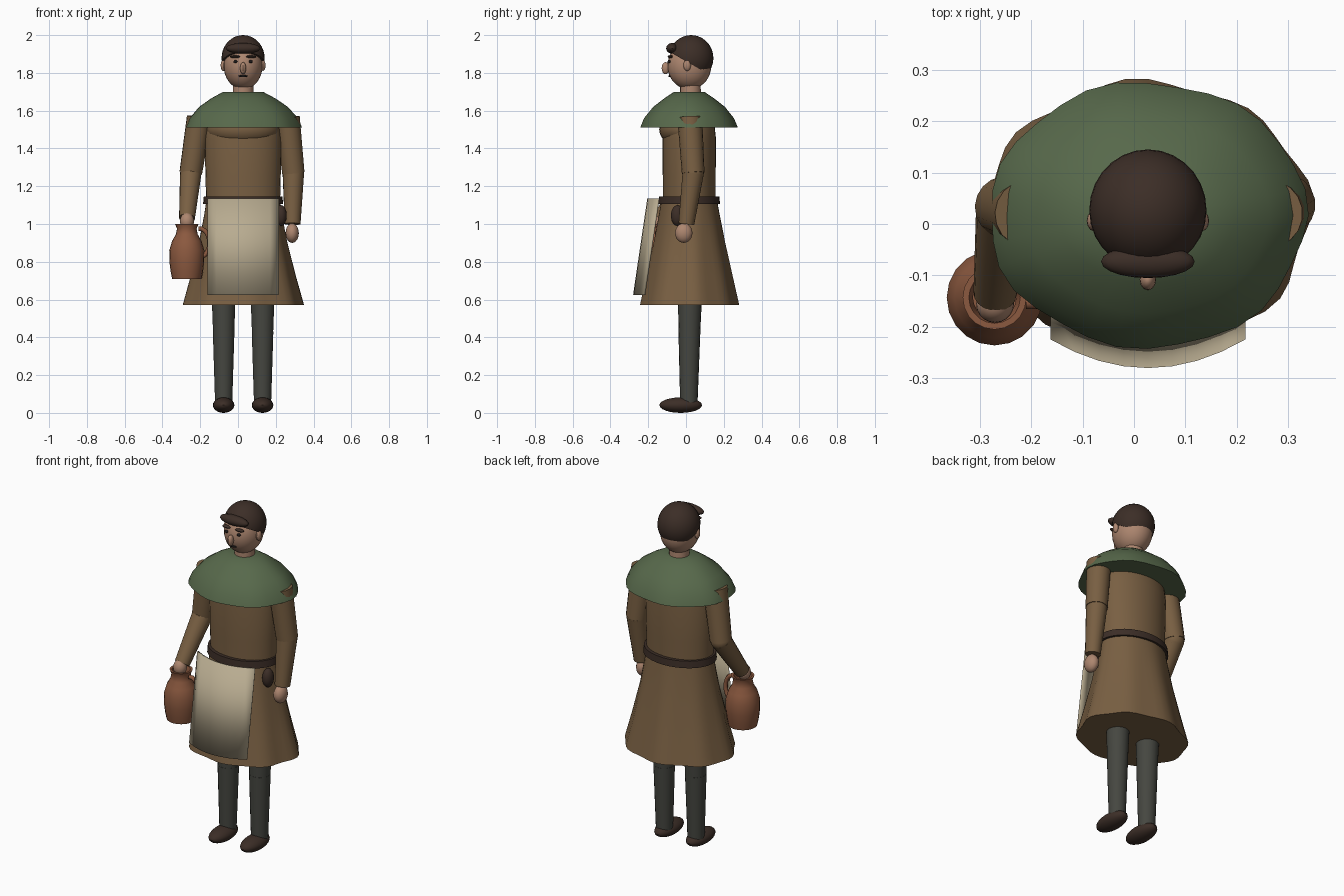
import bpy, bmesh, math
from mathutils import Vector

if "Cube" in bpy.data.objects:
    bpy.data.objects.remove(bpy.data.objects["Cube"])

CX, CY = 0.027, 0.017   # body axis
COL = {"tunic": (.19, .115, .055), "cape": (.095, .14, .07), "apron": (.48, .41, .28),
       "hose": (.06, .062, .052), "dark": (.045, .027, .02), "skin": (.42, .24, .16),
       "clay": (.26, .10, .05), "black": (.012, .01, .01)}
MATS = {}
for k, c in COL.items():
    MATS[k] = bpy.data.materials.new(k)
    MATS[k].diffuse_color = (*c, 1)


def finish(bm, name, mat, angle=35):
    bmesh.ops.recalc_face_normals(bm, faces=bm.faces)
    me = bpy.data.meshes.new(name)
    bm.to_mesh(me)
    bm.free()
    ob = bpy.data.objects.new(name, me)
    bpy.context.collection.objects.link(ob)
    me.materials.append(MATS[mat])
    bpy.ops.object.select_all(action='DESELECT')
    ob.select_set(True)
    bpy.context.view_layer.objects.active = ob
    bpy.ops.object.shade_smooth_by_angle(angle=math.radians(angle))
    return ob


def loft(name, mat, rings, c=(CX, CY), n=32, waves=0, phase=0.0, closed=False):
    """Stack of elliptical rings (z, rx, ry, wave amplitude) with capped ends."""
    bm = bmesh.new()
    loops = []
    for z, rx, ry, amp in rings:
        ring = []
        for i in range(n):
            a = 2 * math.pi * i / n
            k = 1 + amp * (math.sin(waves * a + phase) + .4 * math.sin((waves - 3) * a))
            ring.append(bm.verts.new((c[0] + rx * k * math.cos(a), c[1] + ry * k * math.sin(a), z)))
        loops.append(ring)
    pairs = list(zip(loops, loops[1:])) + ([(loops[-1], loops[0])] if closed else [])
    for lo, hi in pairs:
        for i in range(n):
            j = (i + 1) % n
            bm.faces.new((lo[i], lo[j], hi[j], hi[i]))
    if not closed:
        bm.faces.new(loops[0])
        bm.faces.new(loops[-1])
    return finish(bm, name, mat)


def ball(name, mat, c, r, u=20, v=12, cut=None):
    bm = bmesh.new()
    bmesh.ops.create_uvsphere(bm, u_segments=u, v_segments=v, radius=1)
    for p in bm.verts:
        p.co = Vector(c) + Vector((p.co.x * r[0], p.co.y * r[1], p.co.z * r[2]))
    if cut:   # keep the part on the normal's side of a plane
        bmesh.ops.bisect_plane(bm, geom=bm.verts[:] + bm.edges[:] + bm.faces[:],
                               plane_co=cut[0], plane_no=cut[1], clear_inner=True)
        bmesh.ops.holes_fill(bm, edges=[e for e in bm.edges if e.is_boundary])
    return finish(bm, name, mat)


def limb(name, mat, a, b, ra, rb, n=18):
    a, b = Vector(a), Vector(b)
    bm = bmesh.new()
    bmesh.ops.create_cone(bm, cap_ends=True, segments=n, radius1=ra, radius2=rb, depth=(b - a).length)
    q = Vector((0, 0, 1)).rotation_difference(b - a)
    for p in bm.verts:
        p.co = (a + b) / 2 + q @ p.co
    return finish(bm, name, mat)


# legs and shoes
for s, side in ((-1, "right"), (1, "left")):
    x = CX + s * .103
    limb(side + "_thigh", "hose", (x, .022, .72), (x, .018, .40), .068, .056)
    limb(side + "_shin", "hose", (x, .018, .43), (x, .015, .05), .058, .046)
    ball(side + "_shoe", "dark", (x, -.028, .041), (.057, .113, .041))

# tunic: flared skirt, torso, chest
loft("skirt", "tunic", [(.57, .315, .258, .028), (.72, .275, .226, .024), (.9, .232, .188, .016),
                        (1.05, .205, .16, .007), (1.14, .192, .145, 0)], n=48, waves=8, phase=.6)
loft("torso", "tunic", [(1.08, .195, .14, 0), (1.25, .199, .14, 0), (1.45, .204, .142, 0),
                        (1.56, .19, .13, 0), (1.64, .12, .08, 0)])
ball("chest", "tunic", (CX, .005, 1.5), (.195, .147, .1), 28, 14)

# shoulder cape
loft("cape", "cape", [(1.51, .308, .258, .016), (1.56, .287, .238, .014), (1.62, .235, .19, .01),
                      (1.665, .17, .132, .005), (1.70, .105, .08, 0)], n=32, waves=7, phase=1.2)

# belt and pouch
loft("belt", "dark", [(1.105, .212, .163, 0), (1.145, .208, .160, 0),
                      (1.145, .18, .135, 0), (1.105, .18, .135, 0)], closed=True)
ball("pouch", "dark", (.228, -.045, 1.045), (.03, .035, .055))

# curved apron sheet hanging in front
bm = bmesh.new()
grid = []
for z, y0 in ((1.135, -.2), (.625, -.275)):
    for t in range(9):
        u = t / 4 - 1
        grid.append(bm.verts.new((CX + .187 * u, y0 + .055 * u * u, z)))
for t in range(8):
    bm.faces.new((grid[t], grid[t + 9], grid[t + 10], grid[t + 1]))
apron = finish(bm, "apron", "apron")
sol = apron.modifiers.new("thickness", 'SOLIDIFY')
sol.thickness = .01
sol.offset = 0

# arms: shoulder, elbow, wrist, hand
arms = {"right": ((-.205, .02, 1.565), (-.25, .033, 1.27), (-.27, -.135, 1.03), (-.27, -.155, 1.015)),
        "left": ((.262, .02, 1.565), (.293, .038, 1.27), (.289, .002, 1.0), (.287, -.012, .952))}
for side, (sh, el, wr, hd) in arms.items():
    limb(side + "_upper_sleeve", "tunic", sh, el, .066, .06)
    ball(side + "_elbow", "tunic", el, (.057, .057, .057), 18, 10)
    limb(side + "_forearm_sleeve", "tunic", el, wr, .057, .042)
    ball(side + "_hand", "skin", hd, (.035, .046, .052) if side == "left" else (.037, .037, .045))

# clay jug with hollow mouth, and its handle
J = (-.271, -.143)
jug = [(.71, .078), (.75, .086), (.80, .092), (.86, .093), (.91, .078), (.945, .058), (.975, .052),
       (1.0, .062), (1.0, .05), (.975, .042), (.93, .045)]
loft("jug", "clay", [(z, r, r, 0) for z, r in jug], c=J, n=20)
cu = bpy.data.curves.new("jug_handle", 'CURVE')
cu.dimensions = '3D'
cu.bevel_depth = .012
cu.bevel_resolution = 2
sp = cu.splines.new('POLY')
sp.points.add(10)
for i, p in enumerate(sp.points):
    a = math.radians(100 - 20 * i)
    p.co = (J[0] + .07 + .05 * math.cos(a), J[1] - .01, .90 + .075 * math.sin(a), 1)
cu.materials.append(MATS["clay"])
bpy.context.collection.objects.link(bpy.data.objects.new("jug_handle", cu))

# neck, head, hair
limb("neck", "skin", (CX, .025, 1.62), (CX, .022, 1.78), .056, .054)
ball("head", "skin", (CX, .018, 1.838), (.103, .116, .125), 28, 18)
ball("hair", "dark", (CX, .027, 1.878), (.114, .118, .122), 28, 18,
     cut=((CX, .02, 1.85), (0, .5, .87)))
ball("fringe", "dark", (CX, -.073, 1.93), (.091, .032, .028))

# face
ball("nose", "skin", (CX, -.108, 1.825), (.016, .021, .032), 12, 8)
ball("mouth", "black", (CX, -.086, 1.783), (.025, .008, .006), 12, 8)
for s, side in ((-1, "right"), (1, "left")):
    ball(side + "_ear", "skin", (CX + s * .105, .006, 1.84), (.014, .02, .03), 12, 8)
    ball(side + "_eye", "black", (CX + s * .04, -.088, 1.86), (.011, .01, .008), 12, 8)
    ball(side + "_brow", "dark", (CX + s * .042, -.083, 1.886), (.028, .014, .008), 12, 8)

for m in bpy.data.materials:
    if m.users and not m.is_grease_pencil:
        m.use_nodes = True
        m.node_tree.nodes["Principled BSDF"].inputs["Base Color"].default_value = m.diffuse_color
